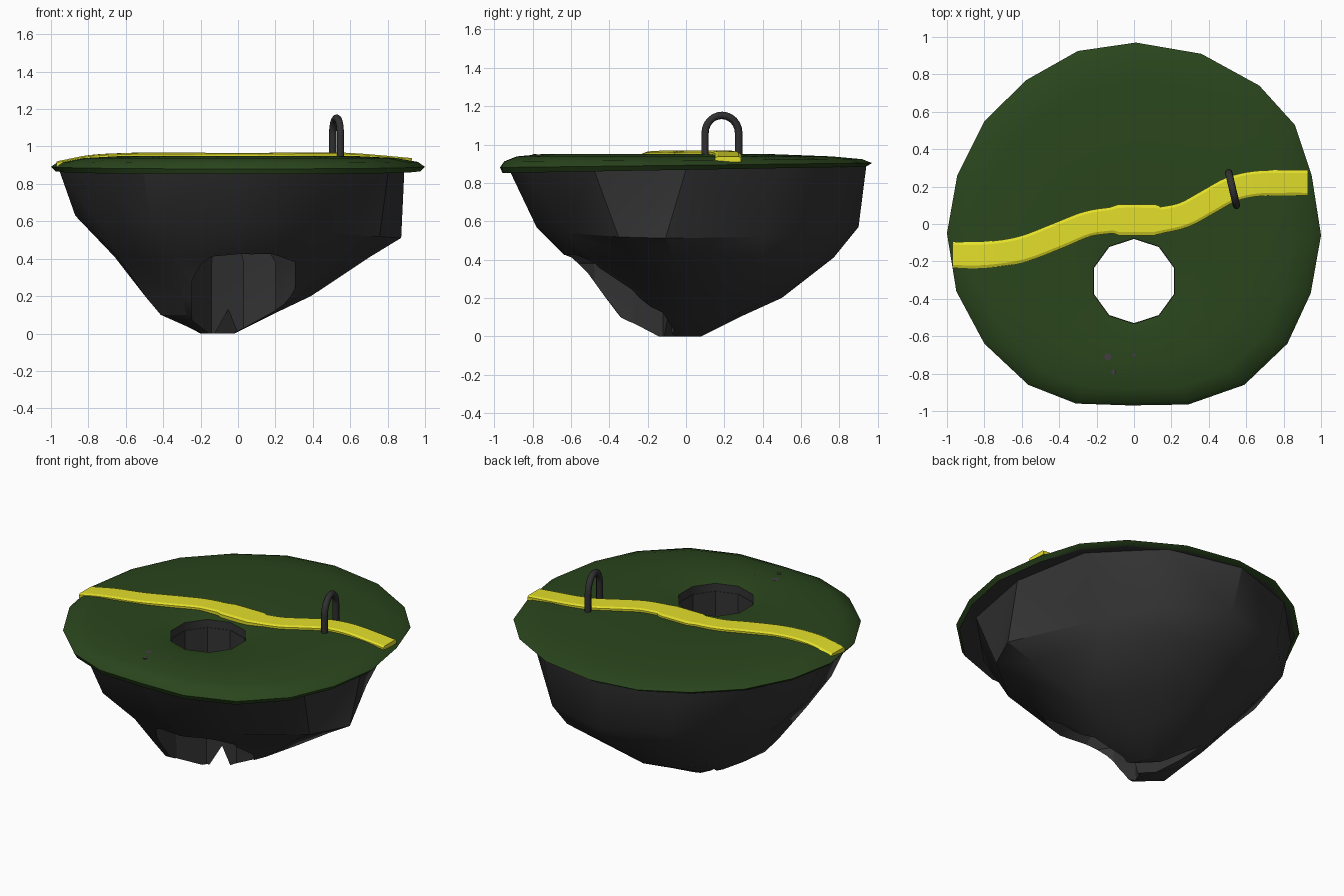
import bpy, bmesh, math
from mathutils import Vector

if "Cube" in bpy.data.objects:
    bpy.data.objects.remove(bpy.data.objects["Cube"])


def material(name, rgb):
    m = bpy.data.materials.new(name)
    m.diffuse_color = (*rgb, 1)
    m.use_nodes = True
    m.node_tree.nodes["Principled BSDF"].inputs["Base Color"].default_value = m.diffuse_color
    return m


ROCK = material("dark rock", (0.034, 0.034, 0.035))
GRASS = material("dark green grass", (0.023, 0.060, 0.012))
YELLOW = material("yellow path", (0.77, 0.74, 0.024))
METAL = material("charcoal metal", (0.03, 0.03, 0.032))
STONE = material("purple grey stone", (0.06, 0.045, 0.056))


def loft(name, rings, mats, loop=False, ring_mats=None, tris=False):
    """Skin a list of equal-length closed rings; cap the ends or join them."""
    bm = bmesh.new()
    vs = [[bm.verts.new(p) for p in r] for r in rings]
    n, k = len(rings[0]), len(rings)
    for i in range(k if loop else k - 1):
        a, b = vs[i], vs[(i + 1) % k]
        for j in range(n):
            f = bm.faces.new((a[j], a[(j + 1) % n], b[(j + 1) % n], b[j]))
            f.material_index = ring_mats[i] if ring_mats else 0
    if not loop:
        bm.faces.new(vs[0][::-1])
        bm.faces.new(vs[-1])
    if tris:
        bmesh.ops.triangulate(bm, faces=bm.faces[:])
    bmesh.ops.recalc_face_normals(bm, faces=bm.faces[:])
    me = bpy.data.meshes.new(name)
    bm.to_mesh(me)
    bm.free()
    for m in mats:
        me.materials.append(m)
    ob = bpy.data.objects.new(name, me)
    bpy.context.collection.objects.link(ob)
    return ob


def select(ob):
    bpy.ops.object.select_all(action='DESELECT')
    ob.select_set(True)
    bpy.context.view_layer.objects.active = ob


def smooth(ob, deg):
    select(ob)
    bpy.ops.object.shade_smooth_by_angle(angle=math.radians(deg))


def cut(ob, cutter):
    mod = ob.modifiers.new("cut", 'BOOLEAN')
    mod.operation, mod.solver, mod.object = 'DIFFERENCE', 'EXACT', cutter
    select(ob)
    bpy.ops.object.modifier_apply(modifier=mod.name)
    bpy.data.objects.remove(cutter)


# Rock body: rings given as mean z, tilt to the right, left, right, front, back
levels = [(0.0, 0, -0.20, -0.02, -0.16, 0.08),
          (0.10, 0, -0.39, 0.18, -0.33, 0.28),
          (0.20, 0, -0.48, 0.39, -0.42, 0.50),
          (0.41, 0, -0.66, 0.72, -0.62, 0.77),
          (0.57, 0.06, -0.87, 0.89, -0.78, 0.90),
          (0.885, 0, -0.96, 0.89, -0.93, 0.94)]
# Uneven bulges and hollows: (level, 30-degree step) -> radius factor
bulge = {(1, 7): 1.25, (1, 8): 1.2, (2, 7): 1.2, (2, 8): 1.15, (3, 7): 1.12, (3, 8): 1.07,
         (3, 1): 0.92, (3, 11): 0.95, (3, 10): 0.93, (4, 1): 0.82, (4, 2): 0.95,
         (4, 11): 0.98, (4, 10): 0.95, (4, 5): 0.98, (4, 7): 1.03, (4, 8): 1.07,
         (5, 1): 1.03, (5, 2): 1.02, (5, 4): 0.97, (5, 5): 0.97, (5, 7): 1.03, (5, 8): 1.03,
         (5, 10): 1.05, (5, 11): 1.05}
rings = []
for i, (z, tilt, l, r, f, b) in enumerate(levels):
    ring = []
    for j in range(12):
        a, s = math.tau * j / 12, bulge.get((i, j), 1)
        if j == 0 and i in (3, 4):
            a = -0.2
        ring.append(((l + r) / 2 + (r - l) / 2 * math.cos(a) * s,
                     (f + b) / 2 + (b - f) / 2 * math.sin(a) * s,
                     z - tilt * math.cos(a)))
    rings.append(ring)
rock = loft("rock_body", rings, [ROCK], tris=True)

# Shaft through the rock, flaring into a cave mouth at the front
shaft = [[(cx + rx * math.cos(math.tau * j / 10 + math.pi / 2),
           cy + ry * math.sin(math.tau * j / 10 + math.pi / 2), z) for j in range(10)]
         for z, cx, cy, rx, ry in [(-0.1, 0.03, -0.37, 0.29, 0.31),
                                   (0.38, 0.03, -0.38, 0.29, 0.32),
                                   (0.50, 0, -0.305, 0.225, 0.225),
                                   (1.10, 0, -0.305, 0.225, 0.225)]]
cut(rock, loft("shaft_cutter", shaft, [ROCK]))

# Crevice splitting the lower tip
d, p = Vector((-0.707, 0.707, 0)), Vector((0.707, 0.707, 0))
mid = Vector((-0.12, -0.02, 0))
wedge = [[mid + d * t + p * w + Vector((0, 0, z))
          for w, z in ((-0.085, -0.03), (0.06, -0.03), (0.0, 0.13))] for t in (-0.3, 0.55)]
cut(rock, loft("crevice_cutter", wedge, [ROCK]))
smooth(rock, 28)

# Grass cap: ring-shaped lawn between the hole and the uneven outline
outline = [(1, -.06), (.95, .26), (.86, .53), (.67, .74), (.36, .91), (.01, .97),
           (-.30, .925), (-.575, .77), (-.80, .55), (-.945, .26), (-1, -.05), (-.95, -.36),
           (-.80, -.64), (-.565, -.86), (-.31, -.96), (-.02, -.97), (.29, -.965),
           (.59, -.86), (.82, -.64), (.945, -.37)]
hole = []
for j in range(20):
    a = math.tau * j / 20
    r = 0.228 * (1 if j % 2 else math.cos(math.pi / 10))
    hole.append((r * math.cos(a), -0.305 + r * math.sin(a)))


def lawn_ring(t, z, tilt=0.0):
    return [(h[0] + (o[0] - h[0]) * t, h[1] + (o[1] - h[1]) * t, z + tilt * o[1])
            for h, o in zip(hole, outline)]


lawn = [lawn_ring(0, 0.875), lawn_ring(0.93, 0.872, 0.015), lawn_ring(0.97, 0.868, 0.017),
        lawn_ring(1, 0.892, 0.012), lawn_ring(0.95, 0.918, 0.006), lawn_ring(0.8, 0.938),
        lawn_ring(0.5, 0.950), lawn_ring(0.12, 0.948), lawn_ring(0, 0.935)]
cap = loft("grass_cap", lawn, [GRASS, ROCK], loop=True,
           ring_mats=[1, 1, 0, 0, 0, 0, 0, 0, 1])
smooth(cap, 40)

# Small stones showing through the grass at the front
for i, (x, y, r) in enumerate([(-.14, -.71, .03), (-.11, -.79, .018), (0, -.70, .014),
                               (0, -.86, .014)]):
    stone = [[(x + r * s * math.cos(math.tau * j / 6), y + r * s * math.sin(math.tau * j / 6), z)
              for j in range(6)] for s, z in ((1, 0.90), (0.7, 0.95 if y > -.8 else 0.935))]
    loft(f"stone_{i + 1}", stone, [STONE])

# Winding path: x, y, top z, half width
stops = [(-.97, -.165, .920, .070), (-.80, -.165, .953, .070), (-.60, -.135, .965, .070),
         (-.40, -.06, .968, .070), (-.25, 0, .967, .068), (-.12, .02, .966, .070),
         (-.08, .022, .966, .083), (.11, .022, .966, .083), (.15, .022, .966, .070),
         (.27, .05, .968, .068), (.40, .12, .969, .068), (.52, .185, .968, .068),
         (.65, .215, .962, .068), (.80, .22, .950, .068), (.93, .22, .938, .068)]
pts = [Vector(s) for s in stops]
path = []
for i in range(len(pts) - 1):
    a, b = pts[i], pts[i + 1]
    pa, nb = pts[max(i - 1, 0)], pts[min(i + 2, len(pts) - 1)]
    span = b.x - a.x
    ma = (b - pa) / (b.x - pa.x) * span
    mb = (nb - a) / (nb.x - a.x) * span
    for k in range(4):
        t = k / 4
        q = (a * (2*t**3 - 3*t*t + 1) + ma * (t**3 - 2*t*t + t)
             + b * (3*t*t - 2*t**3) + mb * (t**3 - t*t))
        q.w = a.w + (b.w - a.w) * t
        path.append(q)
path.append(pts[-1])
strips = []
for i, q in enumerate(path):
    t = path[min(i + 1, len(path) - 1)] - path[max(i - 1, 0)]
    side = Vector((-t.y, t.x, 0)).normalized()
    c = Vector((q.x, q.y, q.z))
    strips.append([c + side * q.w * u + Vector((0, 0, h)) for u, h in
                   ((-1, -.028), (-1, -.007), (-.78, 0), (.78, 0), (1, -.007), (1, -.028))])
smooth(loft("winding_path", strips, [YELLOW]), 7)

# Arch standing across the path
axis = Vector((-0.23, 0.973, 0))
base = Vector((0.527, 0.187, 0))
line = [base + axis * 0.09 + Vector((0, 0, 0.93))]
for k in range(13):
    a = math.pi * k / 12
    line.append(base + axis * 0.09 * math.cos(a) + Vector((0, 0, 1.06 + 0.092 * math.sin(a))))
line.append(base - axis * 0.09 + Vector((0, 0, 0.93)))
curve = bpy.data.curves.new("path_arch", 'CURVE')
curve.dimensions = '3D'
curve.bevel_depth, curve.bevel_resolution, curve.use_fill_caps = 0.02, 2, True
sp = curve.splines.new('POLY')
sp.points.add(len(line) - 1)
for pnt, co in zip(sp.points, line):
    pnt.co = (*co, 1)
curve.materials.append(METAL)
arch = bpy.data.objects.new("path_arch", curve)
bpy.context.collection.objects.link(arch)
select(arch)
bpy.ops.object.convert(target='MESH')
smooth(bpy.context.object, 50)
